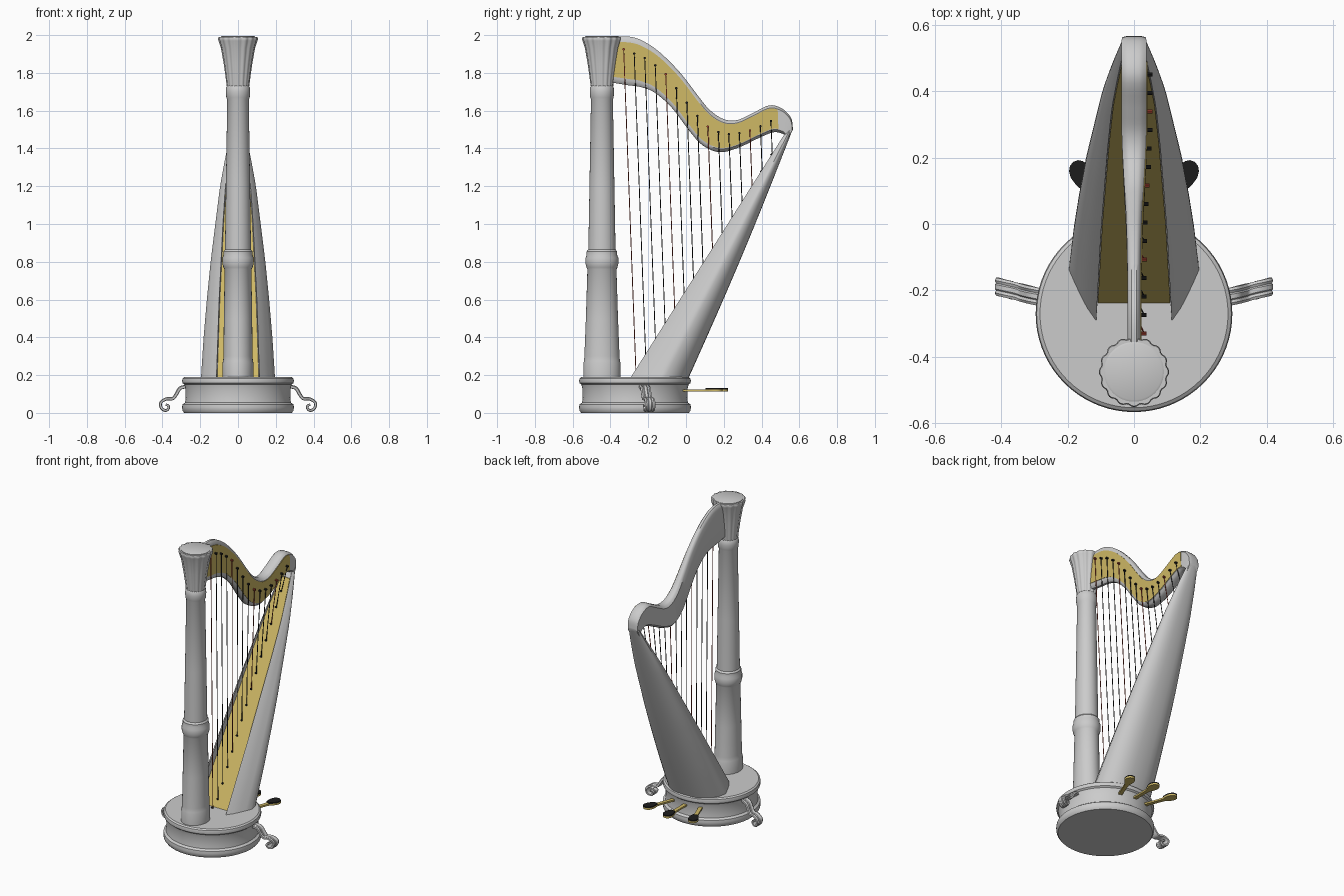
import bpy, bmesh, math
from mathutils import Vector, Matrix

if "Cube" in bpy.data.objects:
    bpy.data.objects.remove(bpy.data.objects["Cube"])


def material(name, rgb):
    m = bpy.data.materials.new(name)
    m.diffuse_color = (*rgb, 1)
    m.use_nodes = True
    m.node_tree.nodes["Principled BSDF"].inputs["Base Color"].default_value = m.diffuse_color
    return m


GOLD = material("gold", (0.62, 0.48, 0.13))
BLACK = material("black", (0.012, 0.012, 0.012))
RED = material("red", (0.35, 0.05, 0.03))


def lerp(table, t):
    """Linear lookup in a list of (key, value) pairs."""
    for (a, va), (b, vb) in zip(table, table[1:]):
        if t <= b:
            return va + (vb - va) * max(0, (t - a) / (b - a))
    return table[-1][1]


def spline(rows, steps):
    """Catmull-Rom through rows of numbers."""
    out = []
    for i in range(len(rows) - 1):
        p = [rows[max(0, min(len(rows) - 1, i + k))] for k in (-1, 0, 1, 2)]
        for s in range(steps):
            t = s / steps
            out.append([0.5 * (2 * b + (c - a) * t + (2 * a - 5 * b + 4 * c - d) * t * t
                               + (3 * b - a - 3 * c + d) * t ** 3) for a, b, c, d in zip(*p)])
    return out + [list(rows[-1])]


def finish(bm, name, mat=None, angle=35):
    bmesh.ops.recalc_face_normals(bm, faces=bm.faces)
    me = bpy.data.meshes.new(name)
    bm.to_mesh(me)
    bm.free()
    ob = bpy.data.objects.new(name, me)
    bpy.context.collection.objects.link(ob)
    if mat:
        me.materials.append(mat)
    bpy.ops.object.select_all(action='DESELECT')
    ob.select_set(True)
    bpy.context.view_layer.objects.active = ob
    bpy.ops.object.shade_smooth_by_angle(angle=math.radians(angle))
    return ob


def loft(name, rings, mat=None, angle=35):
    bm = bmesh.new()
    vs = [[bm.verts.new(p) for p in r] for r in rings]
    n = len(rings[0])
    for a, b in zip(vs, vs[1:]):
        for i in range(n):
            bm.faces.new((a[i], a[(i + 1) % n], b[(i + 1) % n], b[i]))
    bm.faces.new(vs[0])
    bm.faces.new(vs[-1])
    return finish(bm, name, mat, angle)


def lathe(name, prof, y, seg=48, flutes=0, depth=0.0):
    """prof rows: radius x, radius y, z. Flutes ripple the radius."""
    rings = []
    for rx, ry, z in prof:
        ring = []
        for i in range(seg):
            a = math.tau * i / seg
            k = 1 - depth * (1 - abs(math.cos(a * flutes / 2))) if flutes else 1
            ring.append((rx * k * math.cos(a), y + ry * k * math.sin(a), z))
        rings.append(ring)
    return loft(name, rings)


# base drum
lathe("base", [(r, r, z) for r, z in [(.285, 0), (.294, .012), (.296, .03), (.294, .045), (.28, .055),
      (.277, .08), (.279, .13), (.284, .15), (.294, .158), (.296, .17), (.293, .183), (.283, .19)]], -.27, 72)

# column shaft, its mouldings and the fluted capital
CY = -.445
lathe("column", [(.082, .098, .18), (.082, .098, .265), (.079, .095, .275), (.077, .093, .3), (.075, .085, .5),
      (.071, .077, .76), (.077, .082, .77), (.083, .087, .79), (.083, .087, .82), (.077, .081, .835),
      (.077, .081, .855), (.069, .072, .865), (.064, .066, 1.2), (.057, .058, 1.66), (.062, .062, 1.67),
      (.064, .064, 1.7), (.062, .062, 1.725), (.055, .055, 1.735)], CY)
lathe("capital", [(.06, .06, 1.73), (.066, .066, 1.78), (.076, .076, 1.85), (.09, .09, 1.93), (.103, .103, 1.97),
      (.106, .106, 1.98), (.103, .103, 1.99), (.093, .093, 1.99)], CY, 80, 16, .08)
lathe("capital_top", [(.09, .09, 1.98), (.09, .09, 1.993), (.084, .084, 1.996)], CY)

# neck: upper y, upper z, lower y, lower z, half thickness
NECK = spline([(-.38, 1.99, -.40, 1.75, .02), (-.30, 1.992, -.31, 1.735, .02), (-.23, 1.97, -.24, 1.725, .02),
               (-.14, 1.91, -.165, 1.695, .02), (-.03, 1.80, -.075, 1.615, .022), (.07, 1.67, .02, 1.49, .026),
               (.13, 1.60, .09, 1.415, .03), (.20, 1.555, .18, 1.38, .034), (.27, 1.55, .28, 1.405, .037),
               (.35, 1.585, .385, 1.455, .038), (.44, 1.628, .46, 1.485, .038), (.51, 1.61, .505, 1.48, .038),
               (.557, 1.56, .525, 1.465, .037), (.566, 1.50, .531, 1.435, .035)], 5)


def across(row, f, x):
    yu, zu, yl, zl, _ = row
    return (x, yu + (yl - yu) * f, zu + (zl - zu) * f)


rings = []
for row in NECK:
    h = row[4]
    half = [(0, .4), (.025, .7), (.1, 1), (.9, 1), (.975, .7), (1, .4)]
    rings.append([across(row, f, h * k) for f, k in half] + [across(row, f, -h * k) for f, k in reversed(half)])
loft("neck", rings)

# gold plate on the right of the neck
plate = [r for r in NECK if r[0] <= .485]
loft("neck_plate", [[across(r, f, r[4] + e) for f, e in ((.12, -.004), (.12, .003), (.87, .003), (.87, -.004))]
                    for r in plate], GOLD)

# sound box: hollow-fronted shell widening to the base
WO = [(.185, .196), (.4, .182), (.6, .165), (.8, .145), (1.0, .12), (1.2, .095), (1.36, .066), (1.5, .036)]
WI = [(.185, .114), (.6, .1), (1.0, .08), (1.2, .067), (1.36, .048), (1.5, .028)]


def front_y(z):
    return -.285 + (z - .2) * .632


def board_y(z):
    return front_y(z) + .056 * (1 - (z - .185) / 1.315) + .002


rings = []
for i in range(25):
    z = .185 + 1.315 * i / 24
    t = i / 24
    wo, wi, yf = lerp(WO, z), lerp(WI, z), front_y(z)
    yb = .02 + (z - .2) * .419 + .012 * math.sin(math.pi * t)
    ym = yf + (yb - yf) * .5
    half = [(wi - .004, board_y(z))]
    half += [(wi + (wo - wi) * s ** .8, yf + (ym - yf) * s) for s in (0, .25, .5, .75)]
    half += [(wo * math.cos(a) ** .8, ym + (yb - ym) * math.sin(a))
             for a in (math.pi / 2 * k / 9 for k in range(9))]
    rings.append([(x, y, z) for x, y in half] + [(0, yb, z)] + [(-x, y, z) for x, y in reversed(half)])
loft("sound_box", rings)

# gold sound board set into the front of the box
rings = []
for i in range(21):
    z = .19 + 1.25 * i / 20
    w, y = lerp(WI, z) - .005, board_y(z)
    rings.append([(-w, y + .002, z), (-w, y - .004, z), (w, y - .004, z), (w, y + .002, z)])
loft("sound_board", rings, GOLD)


def rod(name, a, b, r, mat, seg=8):
    a, b = Vector(a), Vector(b)
    d = b - a
    bm = bmesh.new()
    m = Matrix.Translation((a + b) / 2) @ d.to_track_quat('Z', 'Y').to_matrix().to_4x4()
    bmesh.ops.create_cone(bm, cap_ends=True, segments=seg, radius1=r, radius2=r, depth=d.length, matrix=m)
    return finish(bm, name, mat)


# strings with tuning pegs above and knobs on the sound board
PEGS = [(-.33, 1.925), (-.22, 1.88), (-.12, 1.81), (-.03, 1.69), (.02, 1.62), (.1, 1.525), (.16, 1.49),
        (.22, 1.475), (.28, 1.48), (.34, 1.495), (.39, 1.515), (.45, 1.545)]
for i in range(15):
    y = -.33 + .78 * i / 14
    z = lerp(PEGS, y)
    h = lerp([(r[0], r[4]) for r in NECK], y)
    zb = z
    while zb > .2 and y + .038 * (z - zb) < board_y(zb) - .004:
        zb -= .004
    foot = (0, y + .038 * (z - zb), zb)
    mat = RED if i % 4 == 0 else BLACK
    rod(f"string_{i}", (h + .011, y, z), foot, .0025, mat, 6)
    rod(f"peg_{i}", (h - .005, y, z), (h + .018, y, z), .0065, mat, 10)
    rod(f"knob_{i}", foot, (0, foot[1] - .009, zb + .005), .006, BLACK, 8)

# scroll feet: grooved ribbon swept along a curl
PATH = spline([(.265, .14), (.305, .13), (.325, .10), (.345, .075), (.38, .073), (.409, .052), (.402, .022),
               (.378, .014), (.366, .034), (.383, .044)], 5)
SECT = [(-1, -.6), (-1, .6), (-.7, 1), (-.4, .6), (-.25, 1), (.25, 1), (.4, .6), (.7, 1), (1, .6), (1, -.6),
        (.4, -.8), (-.4, -.8)]
rings = []
for i, (x, z) in enumerate(PATH):
    a, b = PATH[max(i - 1, 0)], PATH[min(i + 1, len(PATH) - 1)]
    d = Vector((b[0] - a[0], b[1] - a[1])).normalized()
    th = .011 - .004 * i / len(PATH)
    rings.append([(x - d.y * n * th, -.225 + (x - .265) * .25 + .027 * w, z + d.x * n * th) for w, n in SECT])
foot = loft("right_foot", rings)
other = loft("left_foot", [[(-x, y, z) for x, y, z in r] for r in rings])


# pedals fanning out at the back, black pads on top
def paddle(name, outline, z0, z1, ang, mat):
    pts = [(w, r) for r, w in outline] + [(-w, r) for r, w in reversed(outline)]
    c, s = math.cos(ang), math.sin(ang)
    flat = [(x * c + r * s, r * c - x * s - .27) for x, r in pts]
    loft(name, [[(x, y, z) for x, y in flat] for z in (z0, z1)], mat)


END = [(.405, .014), (.425, .024), (.45, .031), (.47, .029), (.484, .021), (.492, .008)]
for label, deg in (("left", -21), ("middle", 0), ("right", 21)):
    paddle(label + "_pedal", [(.26, .012), (.38, .012)] + END, .113, .124, math.radians(deg), GOLD)
    paddle(label + "_pedal_pad", END, .124, .132, math.radians(deg), BLACK)
